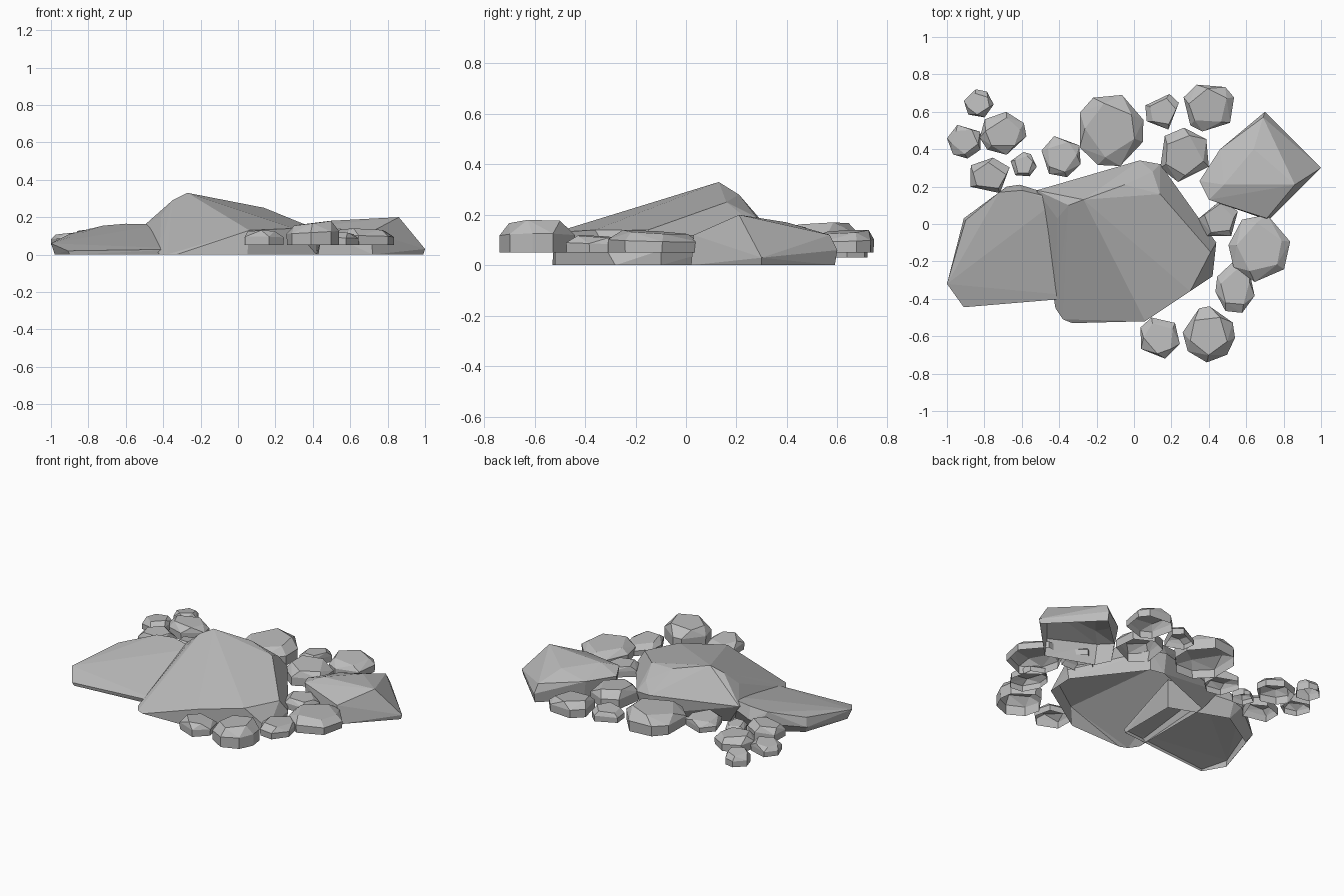
import bpy
import bmesh
import math
import random
from mathutils import Vector

default_cube = bpy.data.objects.get("Cube")
if default_cube:
    bpy.data.objects.remove(default_cube, do_unlink=True)

# Single stone colour
STONE = (0.5, 0.5, 0.5, 1.0)
stone = bpy.data.materials.new("stone grey")
stone.diffuse_color = STONE
stone.use_nodes = True
stone.node_tree.nodes["Principled BSDF"].inputs["Base Color"].default_value = STONE


def hull_rock(name, points):
    """Wrap a flat-faceted shell around corner points, open underneath."""
    bm = bmesh.new()
    for point in points:
        bm.verts.new(point)
    result = bmesh.ops.convex_hull(bm, input=bm.verts[:])
    unused = {item for item in result["geom_interior"] + result["geom_unused"]
              if isinstance(item, bmesh.types.BMVert)}
    bmesh.ops.delete(bm, geom=list(unused), context="VERTS")
    bmesh.ops.dissolve_limit(bm, angle_limit=math.radians(3),
                             verts=bm.verts[:], edges=bm.edges[:])
    bmesh.ops.recalc_face_normals(bm, faces=bm.faces[:])
    underside = [face for face in bm.faces if face.normal.z < -0.9]
    bmesh.ops.delete(bm, geom=underside, context="FACES")
    mesh = bpy.data.meshes.new(name)
    bm.to_mesh(mesh)
    bm.free()
    mesh.materials.append(stone)
    rock = bpy.data.objects.new(name, mesh)
    bpy.context.collection.objects.link(rock)
    return rock


def pebble(name, centre, radius, bottom, top, sides, seed):
    """Stack jittered rings, fit them to the wanted box and wrap a hull."""
    rng = random.Random(seed)
    start = rng.uniform(0, math.tau)
    tilt = rng.uniform(0, math.tau)
    angles = [start + math.tau * (i + rng.uniform(-0.25, 0.25)) / sides
              for i in range(sides)]
    cap_angles = [start + math.tau * (i + rng.uniform(-0.2, 0.2)) / 5
                  for i in range(5)]
    points = []
    # Upright walls up to a shoulder, then a smaller tilted cap
    for scale, level, ring in ((0.99, 0, angles), (1, 0.58, angles),
                               (0.74, 1, cap_angles)):
        for angle in ring:
            height = level * (0.9 + 0.1 * math.cos(angle - tilt))
            points.append(Vector((scale * math.cos(angle),
                                  scale * math.sin(angle), height)))
    low = [min(p[k] for p in points) for k in range(3)]
    high = [max(p[k] for p in points) for k in range(3)]
    corner = (centre[0] - radius[0], centre[1] - radius[1], bottom)
    size = (radius[0] * 2, radius[1] * 2, top - bottom)
    fitted = [[corner[k] + size[k] * (p[k] - low[k]) / (high[k] - low[k])
               for k in range(3)] for p in points]
    return hull_rock(name, fitted)


# Tall central boulder: long slope to the front, steep back
hull_rock("main_boulder", [
    (-.27, .13, .33), (-.35, .1, .29), (-.05, .21, .28), (.14, .16, .25),
    (.06, -.52, .13), (.3, -.36, .14), (.41, -.15, .14), (.44, -.1, .06),
    (-.41, .03, .21), (-.33, -.53, 0), (-.38, -.51, 0), (-.42, -.45, 0),
    (-.46, .15, .17), (-.52, .18, .14), (.03, .34, .13), (.14, .32, .12),
    (.1, .28, .19), (.05, -.52, 0), (.42, -.28, 0),
    (.43, -.1, 0), (.12, .3, 0), (.03, .32, 0), (-.42, .14, 0),
])

# Low slab running in under the boulder, its front half sloping to the ground
hull_rock("side_slab", [
    (-1, -.32, .06), (-.91, -.445, .02), (-.25, -.39, .03), (-.2, .08, .15),
    (-.42, .12, .16), (-.6, .18, .165), (-.72, .17, .155), (-.9, .02, .11),
    (-.98, -.3, 0), (-.9, -.44, 0), (-.25, -.38, 0), (-.25, .02, 0),
    (-.61, .21, .09), (-.68, .2, .08), (-.91, .03, .05),
    (-.62, .16, 0), (-.88, 0, 0),
])

# Broad four-cornered boulder on the opposite side
hull_rock("corner_boulder", [
    (.86, .21, .2), (.48, .21, .18), (.64, .4, .17), (.69, .57, .12),
    (.7, .6, .06), (1, .3, .03), (.71, .03, .12), (.4, .13, .15),
    (.35, .23, .13), (.46, .4, .13), (.7, .59, 0), (.99, .3, 0),
    (.72, .02, 0), (.42, .13, 0), (.37, .23, 0), (.48, .39, 0),
])

# Loose pebbles: centre x, centre y, half width, half depth, top, sides
PEBBLES = [
    (-.83, .645, .08, .075, .11, 6),
    (-.91, .44, .09, .09, .12, 6),
    (-.7, .485, .125, .115, .14, 7),
    (-.77, .26, .105, .095, .14, 5),
    (-.59, .32, .07, .065, .11, 6),
    (-.39, .36, .105, .11, .12, 6),
    (-.12, .5, .17, .19, .17, 8),
    (.15, .6, .09, .095, .12, 5),
    (.4, .62, .135, .125, .14, 7),
    (.27, .37, .13, .145, .16, 6),
    (.45, .035, .105, .1, .12, 5),
    (.67, -.13, .165, .18, .14, 7),
    (.54, -.34, .105, .135, .12, 7),
    (.14, -.61, .105, .11, .13, 6),
    (.4, -.59, .14, .15, .18, 8),
]
for number, (x, y, width, depth, top, sides) in enumerate(PEBBLES, 1):
    bottom = .03 if number == 1 else .05
    pebble(f"pebble_{number}", (x, y), (width, depth), bottom, top, sides, number)
